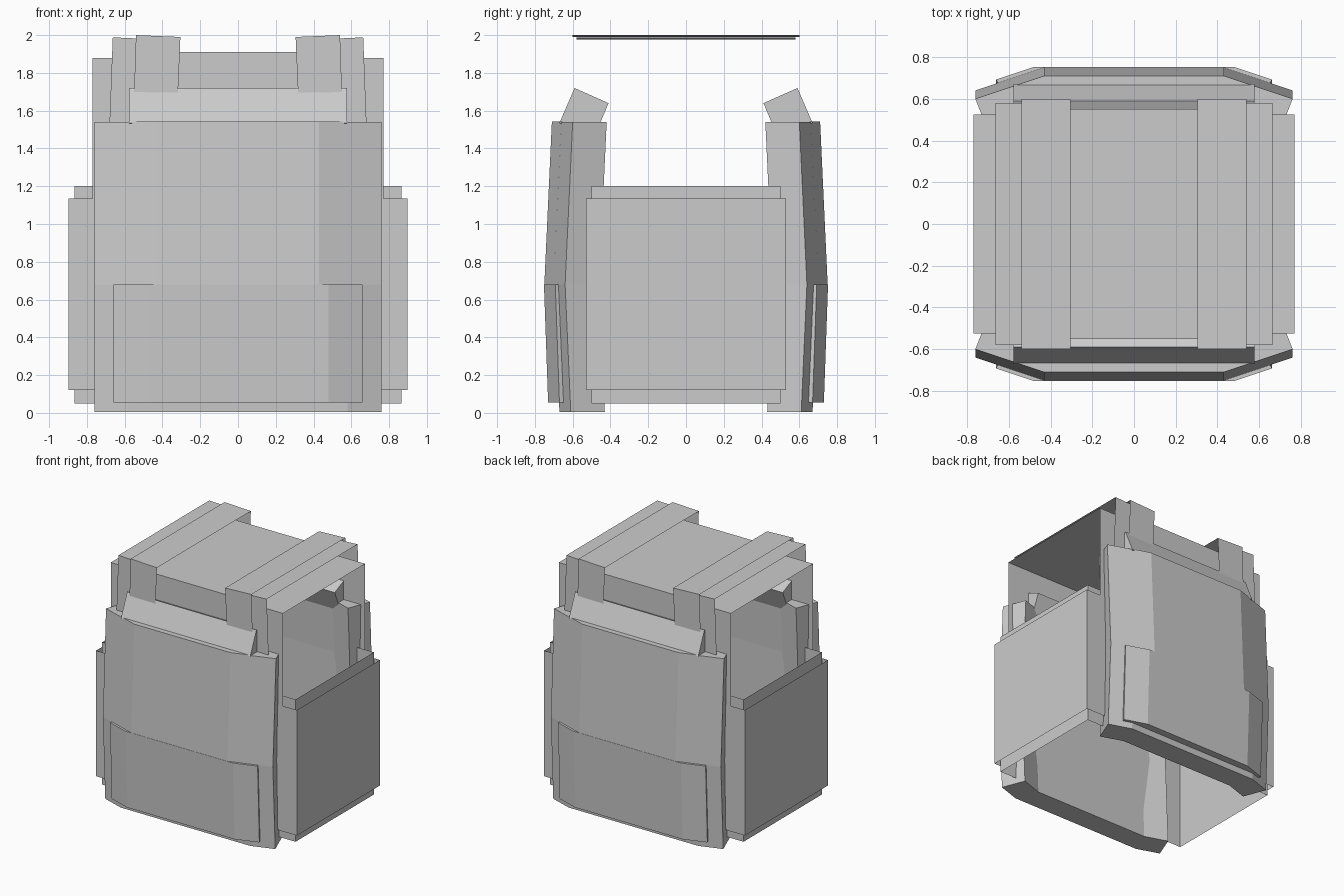
import bpy

if "Cube" in bpy.data.objects:
    bpy.data.objects.remove(bpy.data.objects["Cube"])

grey = bpy.data.materials.new("plain_grey")
grey.diffuse_color = (0.6, 0.6, 0.6, 1)
grey.use_nodes = True
grey.node_tree.nodes["Principled BSDF"].inputs["Base Color"].default_value = grey.diffuse_color


def make(name, verts, faces):
    mesh = bpy.data.meshes.new(name)
    mesh.from_pydata(verts, [], faces)
    mesh.materials.append(grey)
    obj = bpy.data.objects.new(name, mesh)
    bpy.context.collection.objects.link(obj)
    return obj


def wind(faces, flip):
    return [f[::-1] for f in faces] if flip else faces


def loft(name, half, levels, s):
    """Solid with an x-symmetric outline, shifted in y at each height; s=-1 puts it on the back."""
    outline = half + [(-x, y) for x, y in reversed(half)]
    n = len(outline)
    verts = [(x, s * (y + dy), z) for z, dy in levels for x, y in outline]
    faces = [tuple(reversed(range(n))), tuple(range(len(verts) - n, len(verts)))]
    for k in range(len(levels) - 1):
        for i in range(n):
            j = (i + 1) % n
            faces.append((k * n + i, k * n + j, k * n + n + j, k * n + n + i))
    # the half outline runs front to inner side, counter-clockwise for the front
    return make(name, verts, wind(faces, s < 0))


def strip(name, edges_a, edges_b):
    """Thin cloth sheet between two matching edge paths."""
    n = len(edges_a)
    faces = [(i, n + i, n + i + 1, i + 1) for i in range(n - 1)]
    return make(name, edges_a + edges_b, faces)


def arch(x_top, x_bottom, y, z_top, z_bottom):
    return [(x_bottom, -y, z_bottom), (x_top, -y, z_top),
            (x_top, y, z_top), (x_bottom, y, z_bottom)]


def belt(name, x, y, z0, z1):
    """Open band around the torso."""
    ring = [(-x, -y), (x, -y), (x, y), (-x, y)]
    verts = [(a, b, z) for z in (z0, z1) for a, b in ring]
    faces = [(i, (i + 1) % 4, 4 + (i + 1) % 4, 4 + i) for i in range(4)]
    return make(name, verts, faces)


for side, s in (("front", 1), ("back", -1)):
    # armour plate with angled wings, bulging at mid height
    loft(side + "_plate",
         [(0.58, -0.66), (0.76, -0.60), (0.69, -0.42), (0.51, -0.48)],
         [(0.005, -0.01), (0.68, -0.04), (1.54, 0)], s)
    # raised upper cover and lower pouch
    loft(side + "_upper_cover", [(0.43, -0.71), (0.58, -0.66)],
         [(0.68, -0.04), (1.543, 0)], s)
    loft(side + "_pouch", [(0.48, -0.73), (0.66, -0.67), (0.64, -0.62)],
         [(0.055, 0), (0.68, -0.022)], s)
    # tilted padded block along the neckline
    profile = [(-0.67, 1.535), (-0.49, 1.45), (-0.41, 1.64), (-0.59, 1.72)]
    verts = [(x, s * y, z) for x in (-0.578, 0.578) for y, z in profile]
    faces = [(3, 2, 1, 0), (4, 5, 6, 7)] + [
        (i, (i + 1) % 4, 4 + (i + 1) % 4, 4 + i) for i in range(4)]
    make(side + "_neck_pad", verts, wind(faces, s < 0))

# inner shirt sheets, open at the sides
strip("shirt", arch(-0.77, -0.77, 0.525, 1.88, 0.2), arch(0.77, 0.77, 0.525, 1.88, 0.2))
strip("shirt_collar", arch(-0.5, -0.5, 0.55, 1.91, 1.58), arch(0.5, 0.5, 0.55, 1.91, 1.58))

# shoulder straps, slightly tilted toward the neck
for side, m in (("left", -1), ("right", 1)):
    for name, inner, outer in (
            ("upper_strap", (0.305, 0.318, 0.60, 1.99, 1.69), (0.54, 0.55, 0.60, 2.0, 1.70)),
            ("lower_strap", (0.42, 0.435, 0.58, 1.977, 1.53), (0.663, 0.68, 0.58, 1.988, 1.54))):
        a, b = [arch(m * e[0], m * e[1], *e[2:]) for e in (inner, outer)]
        strip(side + "_" + name, a if m > 0 else b, b if m > 0 else a)

# side bands
belt("outer_side_band", 0.898, 0.53, 0.12, 1.135)
belt("inner_side_band", 0.865, 0.50, 0.05, 1.20)
